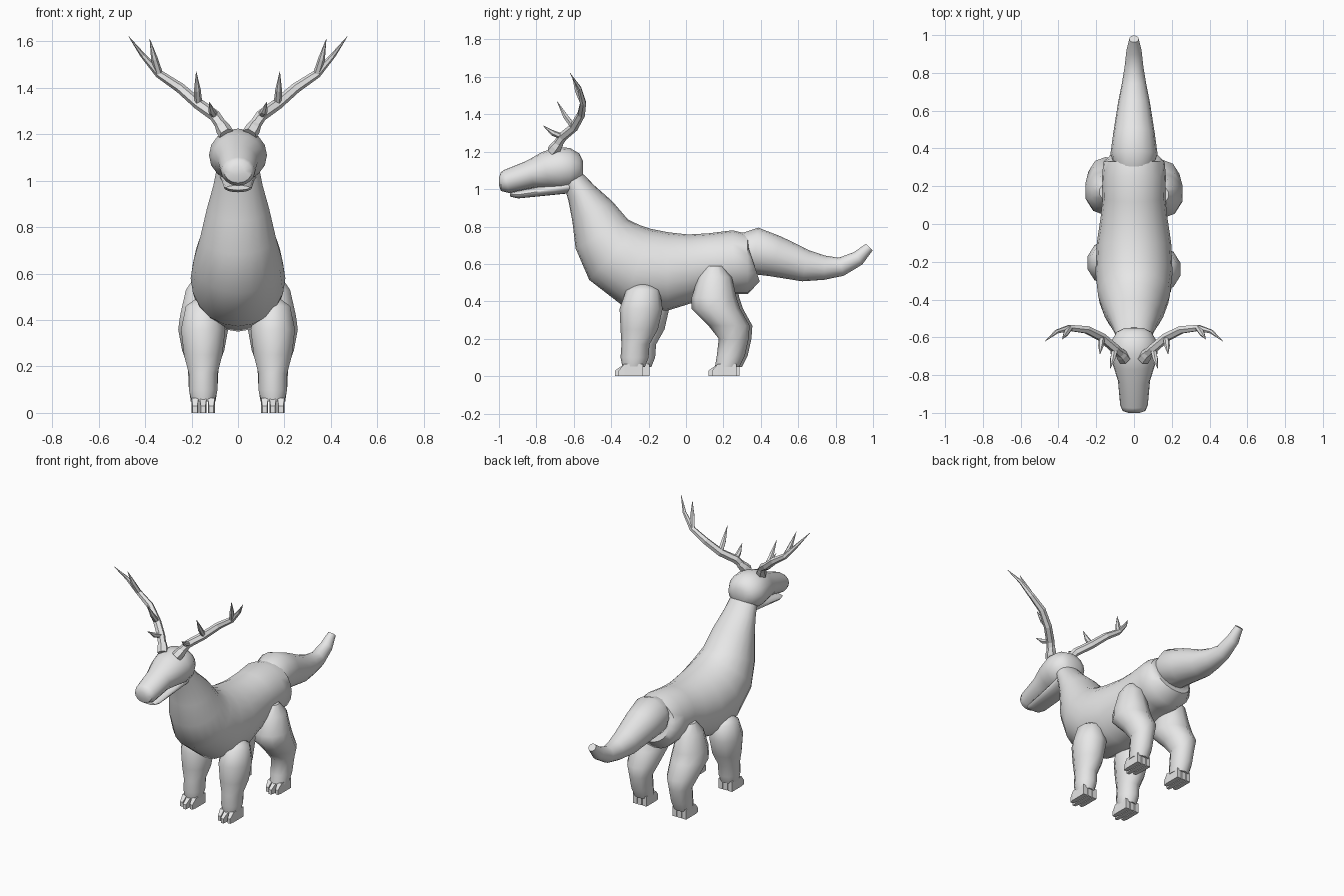
import bpy
import bmesh
import math
from mathutils import Vector

cube = bpy.data.objects.get("Cube")
if cube:
    bpy.data.objects.remove(cube, do_unlink=True)

colour = (.8, .8, .8, 1)
grey = bpy.data.materials.new("plain_grey")
grey.use_nodes = True
grey.diffuse_color = colour
grey.node_tree.nodes["Principled BSDF"].inputs["Base Color"].default_value = colour


def skin(name, rings, smooth=False):
    """Join equal rings of points into a closed, capped body."""
    bm = bmesh.new()
    loops = [[bm.verts.new(point) for point in ring] for ring in rings]
    for near, far in zip(loops, loops[1:]):
        for i in range(len(near)):
            bm.faces.new((near[i - 1], near[i], far[i], far[i - 1]))
    bm.faces.new(loops[0])
    bm.faces.new(loops[-1])
    bmesh.ops.recalc_face_normals(bm, faces=bm.faces)
    mesh = bpy.data.meshes.new(name)
    bm.to_mesh(mesh)
    bm.free()
    mesh.materials.append(grey)
    body = bpy.data.objects.new(name, mesh)
    bpy.context.collection.objects.link(body)
    if smooth:
        bpy.ops.object.select_all(action='DESELECT')
        body.select_set(True)
        bpy.context.view_layer.objects.active = body
        bpy.ops.object.shade_smooth_by_angle(angle=math.radians(50))


def tangent(points, i):
    """Direction of a path at one of its points."""
    return (points[min(i + 1, len(points) - 1)] - points[max(i - 1, 0)]).normalized()


def ellipse(centre, u, v, sides):
    """Ring of points around a centre, spanned by two half axes."""
    turns = [math.tau * i / sides for i in range(sides)]
    return [centre + u * math.cos(t) + v * math.sin(t) for t in turns]


def loft(name, sections, extra=0, gain=1, x=0, shift=0, level=False, sides=16):
    """Body along y, z, radius sections; its half width follows from the radius."""
    path = [Vector((x, y + shift, z)) for y, z, radius in sections]
    rings = []
    for i, (y, z, radius) in enumerate(sections):
        across = Vector((1, 0, 0))
        upright = Vector((0, 1, 0)) if level else across.cross(tangent(path, i))
        rings.append(ellipse(path[i], upright * radius,
                             across * (extra + gain * radius), sides))
    skin(name, rings, smooth=True)


def branch(name, points, side, thick):
    """Faceted branch that tapers to a point."""
    path = [Vector((side * x, y, z)) for x, y, z in points]
    rings = []
    for i, point in enumerate(path):
        along = tangent(path, i)
        u = along.cross(Vector((0, 1, 0))).normalized()
        radius = thick * (1.05 - (i / (len(path) - 1)) ** 3)
        rings.append(ellipse(point, u * radius, along.cross(u) * radius, 6))
    skin(name, rings)


# Torso and neck
loft("torso", [
    (-.6, 1.05, .06), (-.56, .98, .08), (-.5, .88, .12), (-.45, .76, .16),
    (-.38, .66, .2), (-.26, .58, .22), (-.1, .56, .21), (.04, .58, .18),
    (.14, .6, .165), (.25, .61, .17), (.33, .6, .16), (.36, .61, .11)],
    extra=.05, gain=.7, sides=20)

# Tail
loft("tail", [
    (.33, .66, .11), (.37, .67, .125), (.48, .64, .11), (.64, .59, .085),
    (.74, .58, .065), (.83, .585, .05), (.92, .63, .04), (.98, .69, .025)])

# Head with muzzle
loft("head", [
    (-.55, 1.11, .04), (-.57, 1.11, .08), (-.62, 1.11, .11), (-.68, 1.11, .115),
    (-.75, 1.1, .1), (-.83, 1.08, .075), (-.96, 1.04, .063), (-.99, 1.04, .05),
    (-1, 1.04, .02)], extra=.01)

# Lower jaw
loft("lower_jaw", [(-.6, 1.02, .04), (-.7, 1, .03), (-.9, .97, .02), (-.94, .97, .01)],
     extra=.04)

front_leg = [(-.23, .49, .04), (-.23, .46, .09), (-.24, .36, .115), (-.25, .25, .1),
             (-.27, .17, .075), (-.275, .1, .075), (-.28, .05, .06)]
hind_leg = [(.155, .59, .04), (.155, .53, .09), (.15, .42, .12), (.16, .36, .13),
            (.23, .27, .11), (.255, .2, .08), (.24, .11, .075), (.22, .05, .065)]
leg_x = .15

# Antler beam and its three tines
beam = [(.06, -.7, 1.22), (.1, -.66, 1.28), (.17, -.6, 1.33), (.25, -.56, 1.4),
        (.34, -.55, 1.46), (.41, -.57, 1.54), (.47, -.62, 1.62)]
tine_tips = {1: (.125, -.765, 1.34), 2: (.18, -.69, 1.47), 4: (.38, -.61, 1.61)}

for side, label in ((1, "left"), (-1, "right")):
    # The right legs stand a little further back
    for leg, sections, back in (("front", front_leg, .035), ("hind", hind_leg, .015)):
        shift = back if side < 0 else 0
        loft(f"{leg}_leg_{label}", sections, gain=.87, x=side * leg_x,
             shift=shift, level=True, sides=10)

        # Three wedge-shaped toes on every foot
        ankle = sections[-1][0] + shift
        for k in (-1, 0, 1):
            x = side * leg_x + k * .035
            tip = ankle - .1 + abs(k) * .02
            rings = [[(x - w, y, 0), (x + w, y, 0), (x + w, y, top), (x - w, y, top)]
                     for y, top, w in ((tip, .03, .01), (ankle - .05, .065, .015),
                                       (ankle + .05, .065, .015))]
            skin(f"{leg}_toe_{label}_{k + 2}", rings)

    # Antler with a thick base
    branch("antler_base_" + label, [(.05, -.715, 1.2), (.065, -.695, 1.225),
                                    (.08, -.675, 1.25), (.1, -.65, 1.28)], side, .032)
    branch("antler_beam_" + label, beam, side, .024)
    for joint, tip in tine_tips.items():
        root = Vector(beam[joint])
        middle = root.lerp(Vector(tip), .5) - Vector((0, 0, .01))
        branch(f"antler_tine_{label}_{joint}", [root, middle, tip], side, .016)
